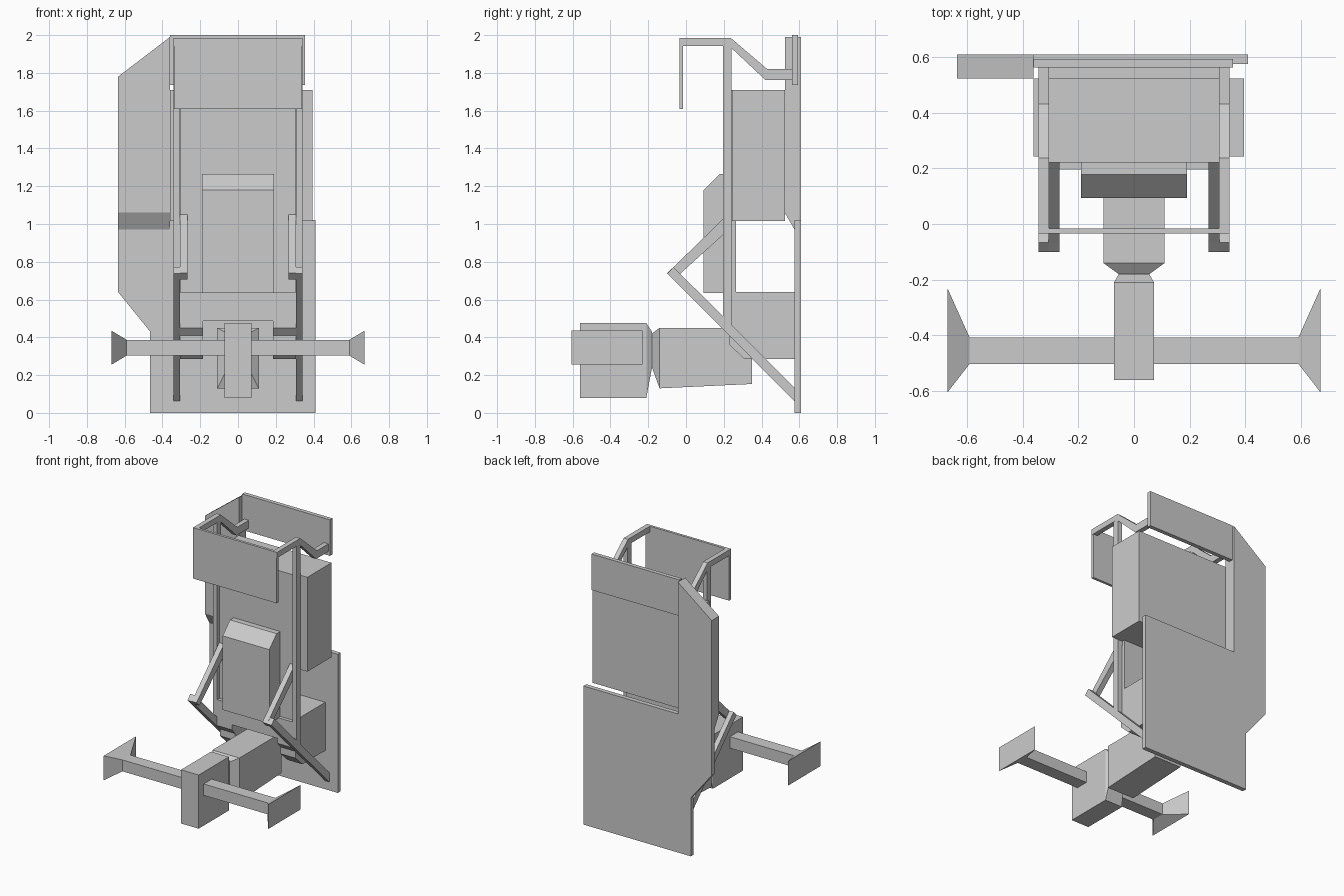
import bpy, bmesh

if "Cube" in bpy.data.objects:
    bpy.data.objects.remove(bpy.data.objects["Cube"])


def make(name, sections):
    """Loft a closed solid through matching point loops."""
    bm = bmesh.new()
    loops = [[bm.verts.new(p) for p in s] for s in sections]
    n = len(loops[0])
    bm.faces.new(loops[0])
    bm.faces.new(loops[-1])
    for a, b in zip(loops, loops[1:]):
        for i in range(n):
            j = (i + 1) % n
            bm.faces.new((a[i], a[j], b[j], b[i]))
    bmesh.ops.recalc_face_normals(bm, faces=bm.faces)
    me = bpy.data.meshes.new(name)
    bm.to_mesh(me)
    bm.free()
    ob = bpy.data.objects.new(name, me)
    bpy.context.collection.objects.link(ob)
    return ob


def side_profile(name, pts, x0, x1):
    """Extrude a (y, z) outline along x."""
    return make(name, [[(x, y, z) for y, z in pts] for x in (x0, x1)])


def front_profile(name, pts, y0, y1):
    """Extrude an (x, z) outline along y."""
    return make(name, [[(x, y, z) for x, z in pts] for y in (y0, y1)])


def box(name, x0, x1, y0, y1, z0, z1):
    return side_profile(name, [(y0, z0), (y1, z0), (y1, z1), (y0, z1)], x0, x1)


def y_loft(name, rings):
    """Rings of (y, half width, bottom, top)."""
    return make(name, [[(-w, y, b), (w, y, b), (w, y, t), (-w, y, t)]
                       for y, w, b, t in rings])


# Back plate and its raised side wing
front_profile("back_plate", [(-.465, 0), (.41, 0), (.41, 1.02), (-.36, 1.02), (-.36, 1.99),
                             (-.635, 1.78), (-.635, .64), (-.465, .43)], .575, .608)
front_profile("side_wing", [(-.635, 1.06), (-.36, 1.06), (-.36, 1.99), (-.635, 1.78)], .523, .575)
side_profile("wing_taper", [(.523, 1.06), (.575, 1.06), (.575, .97)], -.635, -.36)
box("top_back_sheet", -.36, .355, .562, .592, 1.735, 2.0)

# Main body
box("large_box", -.36, .395, .243, .523, 1.015, 1.71)
box("frame_wall", -.305, .305, .22, .265, .635, 1.71)
side_profile("front_pack", [(.093, .635), (.26, .635), (.26, 1.265), (.178, 1.265), (.093, 1.18)],
             -.19, .19)

# Hip block with a central notch for the arm
hip = [(.195, .64), (.577, .64), (.577, .285), (.31, .285), (.23, .36), (.23, .41), (.195, .45)]
box("hip_bridge", -.185, .185, .195, .577, .487, .64)

# Forward arm and head
y_loft("arm", [(.35, .11, .153, .45), (-.14, .11, .13, .45), (-.18, .055, .24, .42)])
y_loft("arm_head", [(-.18, .055, .24, .43), (-.21, .072, .08, .475), (-.56, .072, .08, .475)])

# Mirrored frame parts
front_panel = box("front_panel", -.34, .34, -.035, -.016, 1.61, 1.985)
rail = [(-.035, 1.985), (.237, 1.985), (.43, 1.82), (.575, 1.82), (.575, 1.763),
        (.42, 1.763), (.228, 1.943), (-.035, 1.943)]
upper_strut = [(-.1, .74), (-.065, .705), (.243, .985), (.243, 1.05), (.22, 1.05), (-.066, .772)]
lower_strut = [(-.1, .738), (.577, .06), (.577, .13), (-.066, .772)]
for s, side in ((-1, "left"), (1, "right")):
    side_profile(side + "_hip_block", hip, s * .185, s * .308)
    box(side + "_pole", s * .307, s * .341, .195, .24, .45, 1.96)
    side_profile(side + "_top_rail", rail, s * .306, s * .342)
    side_profile(side + "_upper_strut", upper_strut, s * .268, s * .307)
    side_profile(side + "_lower_strut", lower_strut, s * .306, s * .342)
    # crossbar with a flared end
    make(side + "_flared_bar", [[(s * x, y0, z0), (s * x, y1, z0), (s * x, y1, z1), (s * x, y0, z1)]
                                for x, y0, y1, z0, z1 in ((.06, -.502, -.408, .303, .387),
                                                          (.59, -.502, -.408, .303, .387),
                                                          (.67, -.605, -.23, .255, .435))])
